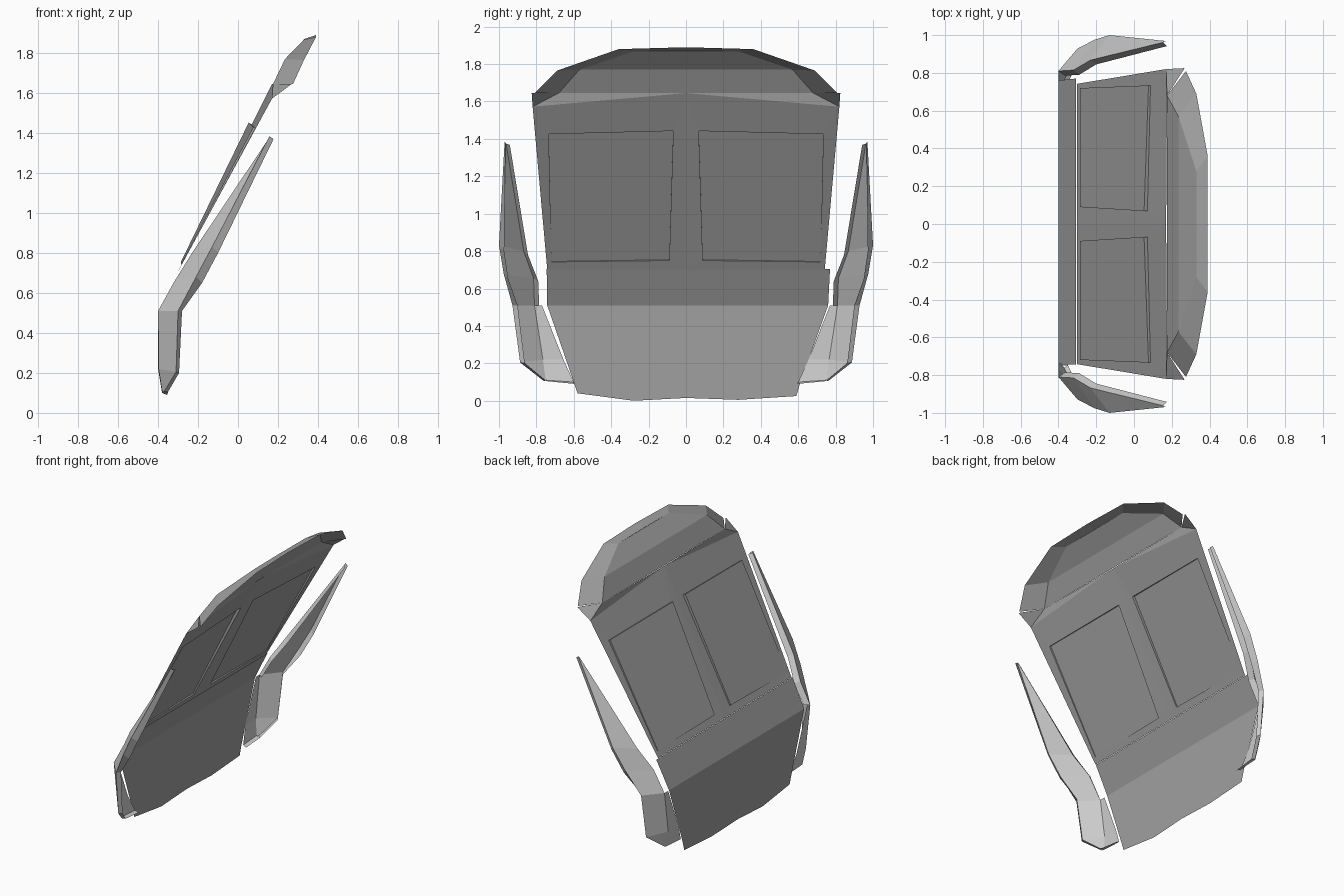
import bpy
from mathutils import Vector

if "Cube" in bpy.data.objects:
    bpy.data.objects.remove(bpy.data.objects["Cube"])

# Dark shell colour; the side trims stay plain grey
dark = bpy.data.materials.new("dark_shell")
dark.diffuse_color = (0.35, 0.35, 0.35, 1)
dark.use_nodes = True
dark.node_tree.nodes["Principled BSDF"].inputs["Base Color"].default_value = dark.diffuse_color


def mesh_object(name, verts, faces, mat=None):
    me = bpy.data.meshes.new(name)
    me.from_pydata([tuple(v) for v in verts], [], faces)
    me.update()
    ob = bpy.data.objects.new(name, me)
    bpy.context.collection.objects.link(ob)
    if mat:
        me.materials.append(mat)
    return ob


def loft(name, rows):
    """Join equal-length rows of points with quads."""
    n = len(rows[0])
    verts = [p for r in rows for p in r]
    faces = [(i * n + j, i * n + j + 1, (i + 1) * n + j + 1, (i + 1) * n + j)
             for i in range(len(rows) - 1) for j in range(n - 1)]
    return mesh_object(name, verts, faces)


def mirrored(half, centre):
    """Half outline (side to centre) continued to the other side."""
    return half + [centre] + [(x, -y, z) for x, y, z in reversed(half)]


# Lower panel: thin sheet with one fold
outline = [(0.76, 0.51), (0.612, 0.1), (0.59, 0.025), (0.28, 0.005), (0, 0.015),
           (-0.28, 0.0), (-0.58, 0.04), (-0.6, 0.1), (-0.742, 0.51)]
verts = [(-0.4, y, z) for y, z in outline]
n = len(verts)
verts += [(-0.308, -0.745, 0.705), (-0.308, 0.77, 0.705)]
mesh_object("lower_panel", verts, [tuple(range(n)), (0, n - 1, n, n + 1)], dark)


# Windscreen panel: each half spans centre line to side edge
def on_panel(u, v, s):
    low = Vector((-0.302, 0, 0.703)).lerp(Vector((-0.302, 0.742, 0.703)), u)
    top = Vector((0.17, 0, 1.645)).lerp(Vector((0.17, 0.82, 1.572)), u)
    p = low.lerp(top, v)
    return Vector((p.x, p.y * s, p.z))


OUT = Vector((-0.88, 0, 0.48))
for s, side in ((1, "right"), (-1, "left")):
    hole = [on_panel(u, v, s) for u, v in
            ((0.12, 0.05), (0.965, 0.045), (0.91, 0.825), (0.085, 0.79))]
    edge = [on_panel(u, v, s) for u, v in ((0, 0), (1, 0), (1, 1), (0, 1))]
    ring = [(i, (i + 1) % 4, 4 + (i + 1) % 4, 4 + i) for i in range(4)]
    # Brow strip meets the visor, with a small ear folded back at the corner
    brow = [(0.175, 0.68 * s, 1.645), (0.268, 0.825 * s, 1.645)]
    mesh_object("windscreen_frame_" + side, edge + hole + brow,
                ring + [(3, 2, 8), (8, 2, 9)], dark)
    # Window pane, raised a little toward its upper inner corner
    pane = [p + OUT * d for p, d in zip(hole, (0.009, 0.005, 0.012, 0.02))]
    mesh_object("window_pane_" + side, hole + pane, ring + [(4, 5, 6, 7)], dark)

# Roof visor: sloping front face with a rim swept backward
inner = mirrored([(0.175, 0.68, 1.645), (0.235, 0.57, 1.77), (0.33, 0.28, 1.868)],
                 (0.33, 0, 1.87))
outer = mirrored([(0.275, 0.81, 1.645), (0.33, 0.69, 1.765), (0.39, 0.36, 1.88)],
                 (0.39, 0, 1.89))
k = len(inner)
mesh_object("roof_visor", inner + outer,
            [(0, 1, k - 2, k - 1), (1, 2, k - 3, k - 2), (2, 3, 4)] +
            [(i, i + 1, k + i + 1, k + i) for i in range(k - 1)], dark)

# Side trims: inner return, front edge, outer edge, outer return; tip to fold
upper = [
    [(0.175, 0.942, 1.368), (0.155, 0.962, 1.375), (0.157, 0.97, 1.384), (0.178, 0.965, 1.37)],
    [(-0.20, 0.845, 0.78), (-0.23, 0.868, 0.80), (-0.13, 1.0, 0.83), (-0.10, 0.972, 0.80)],
    [(-0.29, 0.79, 0.64), (-0.32, 0.815, 0.655), (-0.21, 0.975, 0.68), (-0.18, 0.95, 0.65)],
    [(-0.365, 0.785, 0.51), (-0.40, 0.81, 0.51), (-0.30, 0.928, 0.51), (-0.28, 0.90, 0.51)],
]
# Lower trim: inner gusset by the panel, outer face and return; fold to foot
lower = [
    [(-0.40, 0.77, 0.51), (-0.40, 0.81, 0.51), (-0.30, 0.928, 0.51), (-0.28, 0.90, 0.51)],
    [(-0.40, 0.655, 0.22), (-0.397, 0.765, 0.22), (-0.31, 0.887, 0.205), (-0.295, 0.862, 0.20)],
    [(-0.38, 0.60, 0.10), (-0.38, 0.75, 0.11), (-0.37, 0.76, 0.105), (-0.35, 0.748, 0.105)],
]
# Narrow foot under the lower trim
foot = [(-0.38, 0.60, 0.10), (-0.38, 0.75, 0.11), (-0.35, 0.748, 0.105), (-0.355, 0.595, 0.09)]
for s, side in ((1, "right"), (-1, "left")):
    for name, rows in (("upper_trim_", upper), ("lower_trim_", lower)):
        loft(name + side, [[(x, y * s, z) for x, y, z in r] for r in rows])
    mesh_object("trim_foot_" + side, [(x, y * s, z) for x, y, z in foot], [(0, 1, 2, 3)])
